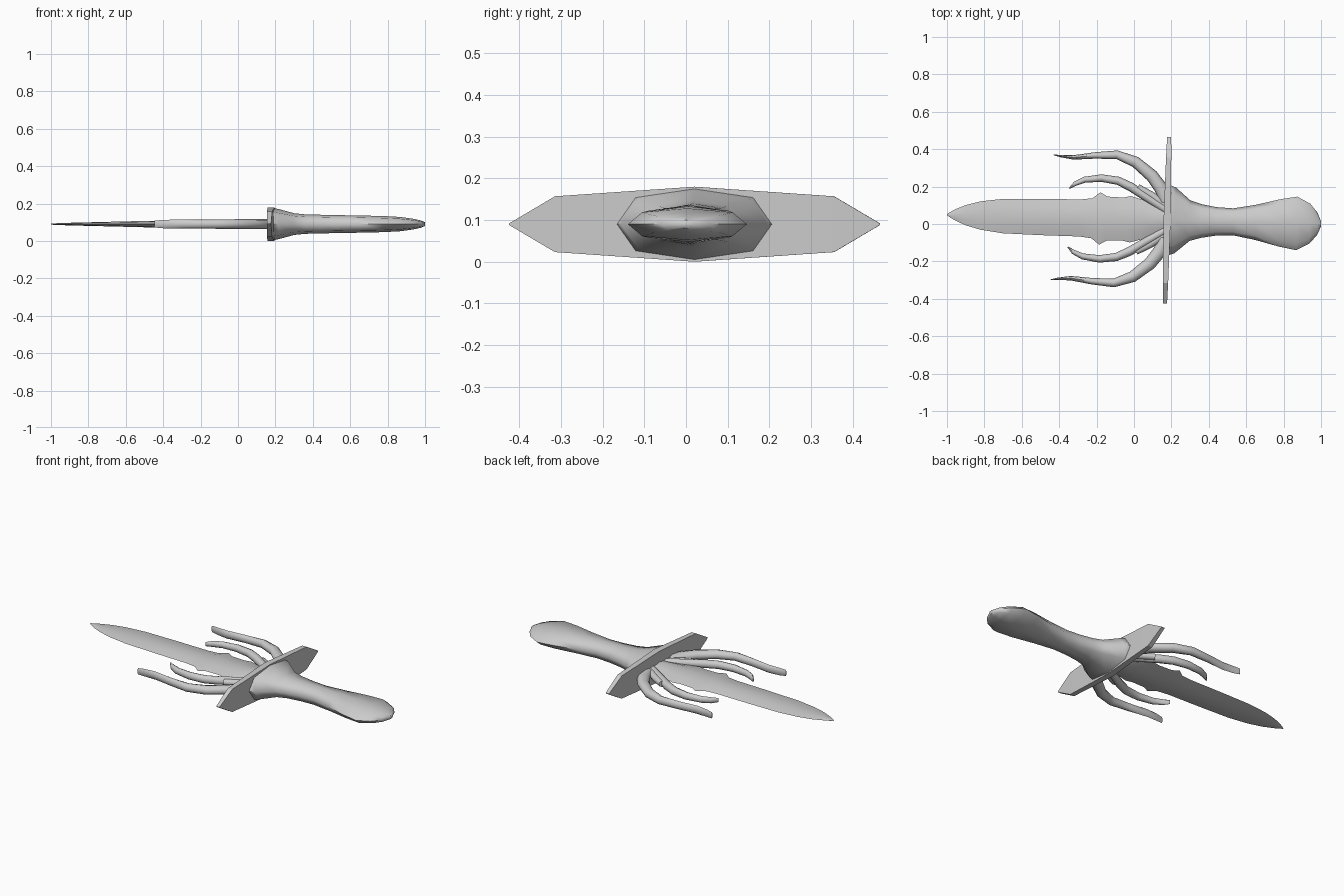
import bpy, math
from mathutils import Vector

if "Cube" in bpy.data.objects:
    bpy.data.objects.remove(bpy.data.objects["Cube"])

TILT, CY, CZ = -0.025, 0.025, 0.09   # dagger lies slightly turned on the ground

OCT = [(1, 0), (.76, .75), (0, 1), (-.76, .75), (-1, 0), (-.76, -.75), (0, -1), (.76, -.75)]
LENS = [(1, 0), (.5, .72), (0, 1), (-.5, .72), (-1, 0), (-.5, -.72), (0, -1), (.5, -.72)]
ROUND = [(math.cos(i * math.pi / 4), math.sin(i * math.pi / 4)) for i in range(8)]


def loft(name, rings, section, angle=60):
    """rings: (x, y, half width, half height); sections stand across the path"""
    n, verts, faces = len(section), [], []
    for i, (x, y, w, h) in enumerate(rings):
        a, b = rings[max(i - 1, 0)], rings[min(i + 1, len(rings) - 1)]
        t = Vector((b[0] - a[0], b[1] - a[1])).normalized()
        verts += [(x - t.y * w * u, y + t.x * w * u, h * v) for u, v in section]
        if i:
            for k in range(n):
                p, q = (i - 1) * n + k, (i - 1) * n + (k + 1) % n
                faces.append((p, q, q + n, p + n))
    faces += [tuple(range(n))[::-1], tuple(range(len(verts) - n, len(verts)))]
    me = bpy.data.meshes.new(name)
    me.from_pydata(verts, [], faces)
    ob = bpy.data.objects.new(name, me)
    bpy.context.collection.objects.link(ob)
    ob.location = (0, CY, CZ)
    ob.rotation_euler = (0, 0, TILT)
    bpy.ops.object.select_all(action='DESELECT')
    ob.select_set(True)
    bpy.context.view_layer.objects.active = ob
    bpy.ops.object.mode_set(mode='EDIT')
    bpy.ops.mesh.select_all(action='SELECT')
    bpy.ops.mesh.normals_make_consistent(inside=False)
    bpy.ops.object.mode_set(mode='OBJECT')
    bpy.ops.object.shade_smooth_by_angle(angle=math.radians(angle))
    return ob


# Handle: flared at the guard, narrow grip, paddle-shaped pommel
handle = [(.19, .187, .086), (.22, .176, .08), (.3, .108, .058), (.36, .09, .052), (.44, .076, .05),
          (.53, .072, .048), (.65, .094, .046), (.78, .127, .043), (.87, .143, .038),
          (.94, .107, .028), (.98, .06, .019), (1.0, .015, .01)]
loft("handle", [(x, 0, w, h) for x, w, h in handle], OCT)

# Blade: lens section with two small barbs near the guard
blade = [(.18, .07, .026), (.1, .09, .026), (.03, .11, .025), (-.02, .124, .025), (-.06, .115, .024),
         (-.145, .118, .023), (-.183, .14, .022), (-.225, .107, .021), (-.29, .099, .02),
         (-.5, .097, .017), (-.7, .092, .012), (-.82, .076, .009), (-.9, .054, .007),
         (-.96, .028, .005), (-1.0, .004, .003)]
loft("blade", [(x, 0, w, h) for x, w, h in blade], LENS)

# Guard: flat elongated octagonal plate, tapering to pointed ends
guard = [(.177, -.445, .011, .002), (.177, -.335, .014, .067), (.177, 0, .019, .09),
         (.177, .335, .014, .067), (.177, .445, .011, .002)]
loft("guard", guard, [(1, 1), (-1, 1), (-1, -1), (1, -1)], 15)

# Curved prongs either side of the blade
outer = [(.17, .1, .036, .026), (.14, .17, .036, .026), (.09, .235, .034, .026), (.0, .307, .03, .026),
         (-.1, .343, .023, .025), (-.22, .336, .017, .024), (-.33, .323, .012, .024),
         (-.4, .328, .006, .022), (-.438, .334, .002, .018)]
inner = [(.17, .055, .022, .024), (.05, .128, .022, .024), (-.02, .172, .024, .024),
         (-.09, .204, .022, .024), (-.18, .216, .02, .022), (-.27, .205, .016, .02),
         (-.32, .182, .012, .018), (-.35, .157, .003, .012)]
stub = [(.17, .075, .024, .02), (.09, .13, .021, .02), (.015, .172, .018, .018)]
for side, s in (("left", 1), ("right", -1)):
    for part, path in (("outer_prong", outer), ("inner_prong", inner), ("prong_root", stub)):
        loft(f"{part}_{side}", [(x, s * y, w, h) for x, y, w, h in path], ROUND)
